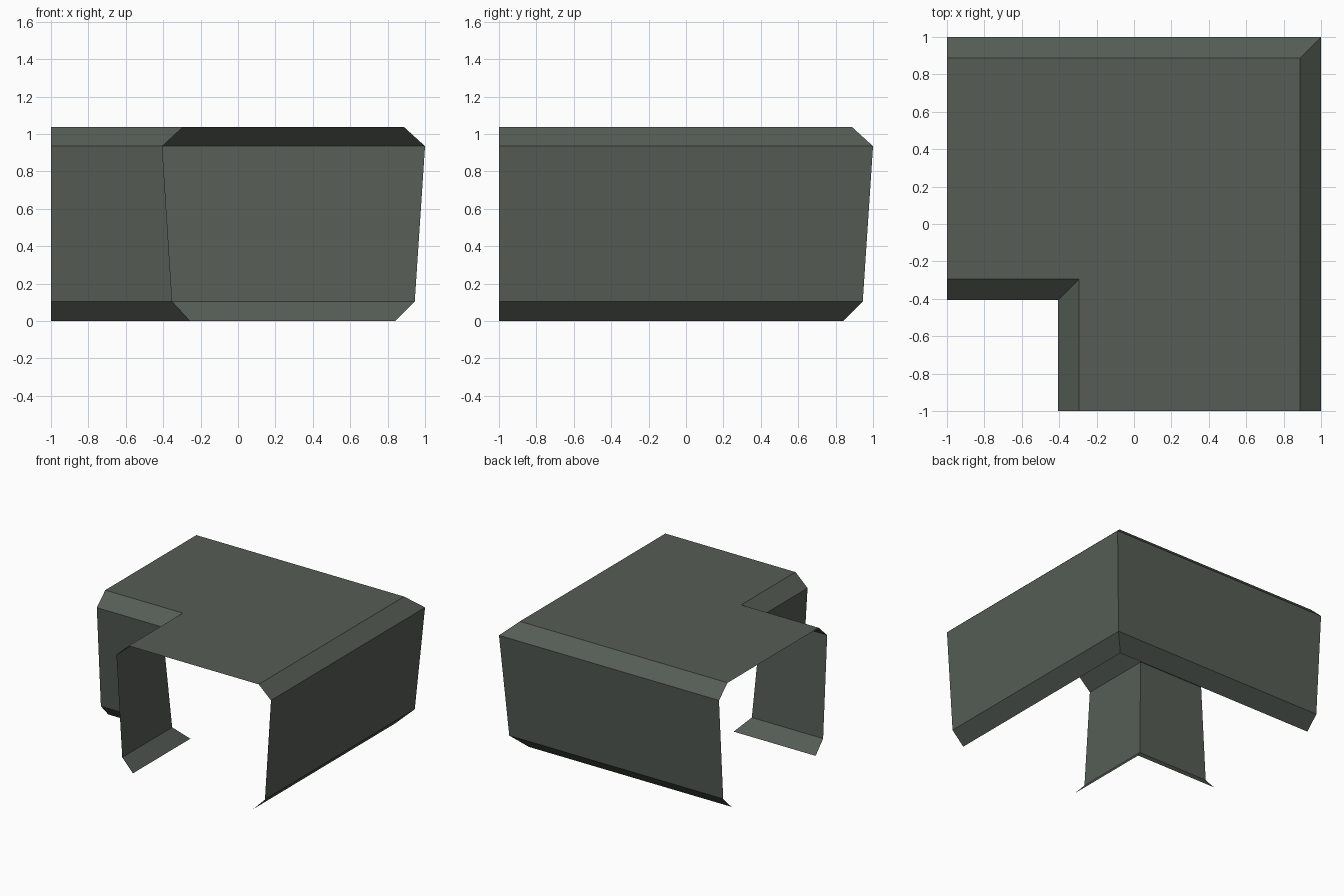
import bpy
import bmesh

if "Cube" in bpy.data.objects:
    bpy.data.objects.remove(bpy.data.objects["Cube"])

# One flat colour for the whole piece
mat = bpy.data.materials.new("dark grey green")
mat.diffuse_color = (0.092, 0.108, 0.092, 1.0)
mat.use_nodes = True
mat.node_tree.nodes["Principled BSDF"].inputs["Base Color"].default_value = mat.diffuse_color

# Cross-section (offset, height): outer lip, outer wall, roof, inner wall, inner lip
profile = [(0.84, 0.0), (0.945, 0.105), (1.0, 0.935), (0.888, 1.037),
           (-0.295, 1.037), (-0.405, 0.935), (-0.352, 0.105), (-0.255, 0.0)]

# Sweep the open section round a mitred right-angle corner; both ends stay open
bm = bmesh.new()
rows = [[bm.verts.new(p) for p in ((-1, o, z), (o, o, z), (o, -1, z))]
        for o, z in profile]
for a, b in zip(rows, rows[1:]):
    for i in range(2):
        bm.faces.new((a[i], a[i + 1], b[i + 1], b[i]))

# Join the two coplanar roof halves, and face everything outward
bm.normal_update()
roof = [f for f in bm.faces if abs(f.normal.z) > 0.99]
if roof[0].normal.z < 0:
    bmesh.ops.reverse_faces(bm, faces=bm.faces[:])
bmesh.ops.dissolve_faces(bm, faces=roof)

mesh = bpy.data.meshes.new("corner_cover")
bm.to_mesh(mesh)
bm.free()
mesh.materials.append(mat)
cover = bpy.data.objects.new("corner_cover", mesh)
bpy.context.collection.objects.link(cover)
